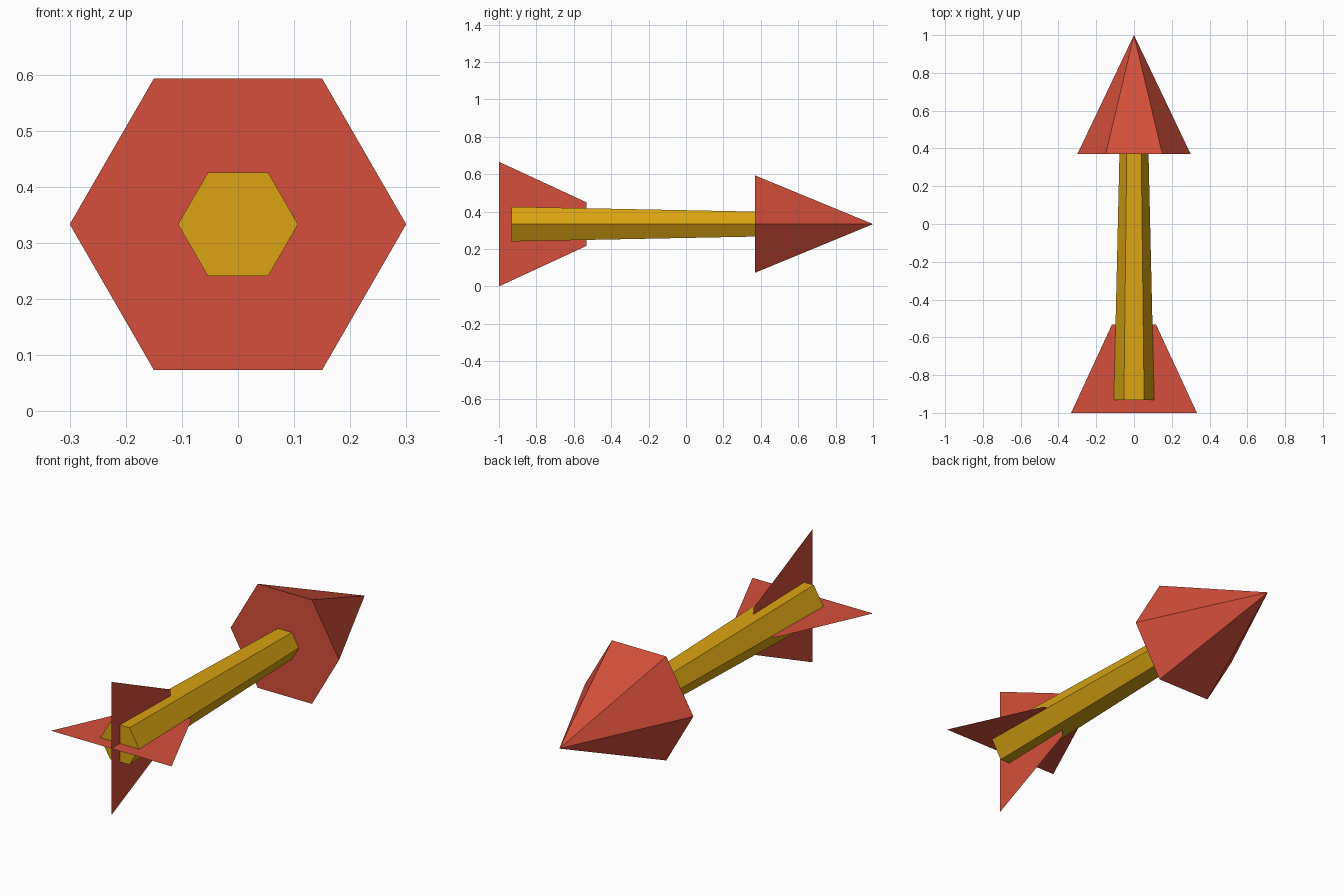
import bpy
import bmesh
from math import pi
from mathutils import Matrix

if "Cube" in bpy.data.objects:
    bpy.data.objects.remove(bpy.data.objects["Cube"])

AXIS_Z = 0.333  # height of the arrow's centre line


def material(name, rgb):
    m = bpy.data.materials.new(name)
    m.diffuse_color = (*rgb, 1)
    m.use_nodes = True
    m.node_tree.nodes["Principled BSDF"].inputs["Base Color"].default_value = m.diffuse_color
    return m


red = material("red", (0.66, 0.078, 0.043))
gold = material("gold", (0.70, 0.37, 0.006))


def add_object(name, bm, mat):
    mesh = bpy.data.meshes.new(name)
    bm.to_mesh(mesh)
    bm.free()
    mesh.materials.append(mat)
    obj = bpy.data.objects.new(name, mesh)
    bpy.context.collection.objects.link(obj)
    return obj


def hex_taper(name, y0, y1, r0, r1, mat):
    """Six-sided tapered solid along y, with corners pointing to +-x."""
    bm = bmesh.new()
    place = (Matrix.Translation((0, (y0 + y1) / 2, AXIS_Z))
             @ Matrix.Rotation(-pi / 2, 4, 'X')
             @ Matrix.Rotation(pi / 2, 4, 'Z'))
    bmesh.ops.create_cone(bm, cap_ends=True, segments=6, radius1=r0,
                          radius2=r1, depth=y1 - y0, matrix=place)
    bmesh.ops.remove_doubles(bm, verts=bm.verts, dist=1e-4)
    # keep a corner on the x axis whatever the primitive's start angle
    far = max(abs(v.co.x) for v in bm.verts)
    if far < max(r0, r1) - 1e-3:
        bmesh.ops.rotate(bm, verts=bm.verts, cent=(0, 0, AXIS_Z),
                         matrix=Matrix.Rotation(pi / 6, 3, 'Y'))
    bmesh.ops.recalc_face_normals(bm, faces=bm.faces)
    return add_object(name, bm, mat)


def fin(name, angle):
    """Flat tail vane crossing the shaft."""
    bm = bmesh.new()
    outline = [(-0.333, -1), (0.333, -1), (0.117, -0.533), (-0.117, -0.533)]
    bm.faces.new([bm.verts.new((x, y, 0)) for x, y in outline])
    bm.transform(Matrix.Translation((0, 0, AXIS_Z))
                 @ Matrix.Rotation(angle, 4, 'Y'))
    return add_object(name, bm, red)


# Shaft and pointed head
hex_taper("shaft", -0.933, 0.37, 0.107, 0.077, gold)
hex_taper("arrow_head", 0.37, 1.0, 0.30, 0.0, red)

# Crossed tail fins
fin("horizontal_fin", 0)
fin("vertical_fin", -pi / 2)
